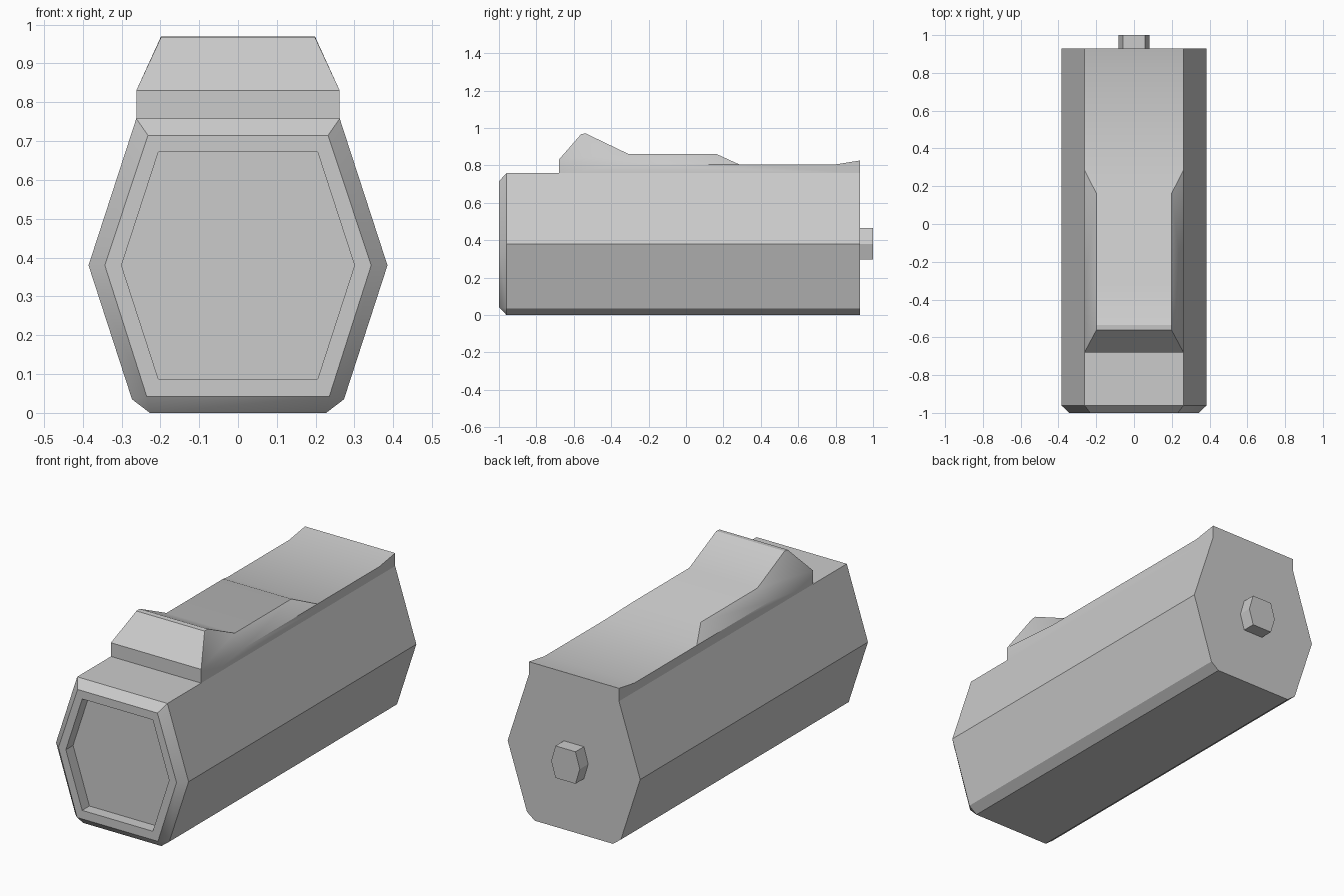
import bpy, bmesh, math

if "Cube" in bpy.data.objects:
    bpy.data.objects.remove(bpy.data.objects["Cube"])


def finish(name, bm):
    bmesh.ops.remove_doubles(bm, verts=bm.verts, dist=0.0005)
    bmesh.ops.recalc_face_normals(bm, faces=bm.faces)
    mesh = bpy.data.meshes.new(name)
    bm.to_mesh(mesh)
    bm.free()
    obj = bpy.data.objects.new(name, mesh)
    bpy.context.collection.objects.link(obj)
    bpy.ops.object.select_all(action='DESELECT')
    obj.select_set(True)
    bpy.context.view_layer.objects.active = obj
    bpy.ops.object.shade_smooth_by_angle(angle=math.radians(30))
    return obj


def loft(name, sections):
    """Skin symmetric rings; each section is (y, right-half points top to bottom)."""
    bm = bmesh.new()
    rings = []
    for y, half in sections:
        ring = half + [(-x, z) for x, z in reversed(half)]
        rings.append([bm.verts.new((x, y, z)) for x, z in ring])
    for a, b in zip(rings, rings[1:]):
        for i in range(len(a)):
            j = (i + 1) % len(a)
            bm.faces.new((a[i], a[j], b[j], b[i]))
    bm.faces.new(rings[0])
    bm.faces.new(rings[-1])
    return finish(name, bm)


# Hexagonal body with chamfered front rim and sunken front panel
outer = [(0.262, 0.758), (0.385, 0.38), (0.273, 0.035), (0.227, 0.002)]
rim = [(0.232, 0.715), (0.343, 0.38), (0.235, 0.042), (0.235, 0.042)]
panel = [(0.205, 0.672), (0.30, 0.38), (0.205, 0.087), (0.205, 0.087)]
for_body = [(-0.94, panel), (-1.0, panel), (-1.0, rim), (-0.96, outer), (0.93, outer)]
outer[3] = (0.227, 0.0)
loft("body", for_body)

# Small peg at the back
peg = [(0.058, 0.465), (0.083, 0.38), (0.058, 0.297)]
loft("rear_peg", [(0.91, peg), (1.0, peg)])

# Top rail with raised sight: rows of (half width, y, z) running front to back
rows = {
    "base_front": (0.262, -0.68, 0.755), "lip": (0.262, -0.68, 0.83),
    "peak_front": (0.198, -0.56, 0.968), "peak_back": (0.198, -0.535, 0.970),
    "dip": (0.198, -0.31, 0.862), "hump_end": (0.198, 0.16, 0.862),
    "ramp_end": (0.262, 0.285, 0.805), "tail": (0.262, 0.80, 0.805),
    "tail_tip": (0.262, 0.93, 0.826), "base_back": (0.262, 0.93, 0.755),
}
bm = bmesh.new()
right = {k: bm.verts.new(p) for k, p in rows.items()}
left = {k: bm.verts.new((-x, y, z)) for k, (x, y, z) in rows.items()}
names = list(rows)
for a, b in zip(names, names[1:] + names[:1]):
    bm.faces.new((right[a], right[b], left[b], left[a]))
for side, s in ((right, 1), (left, -1)):
    side["shoulder"] = bm.verts.new((s * 0.262, -0.33, 0.805))
    for face in (("lip", "peak_front", "peak_back"),
                 ("lip", "peak_back", "dip", "shoulder"),
                 ("shoulder", "dip", "hump_end", "ramp_end"),
                 ("base_front", "lip", "shoulder", "ramp_end", "tail", "tail_tip", "base_back")):
        bm.faces.new([side[n] for n in face])
finish("top_rail", bm)
